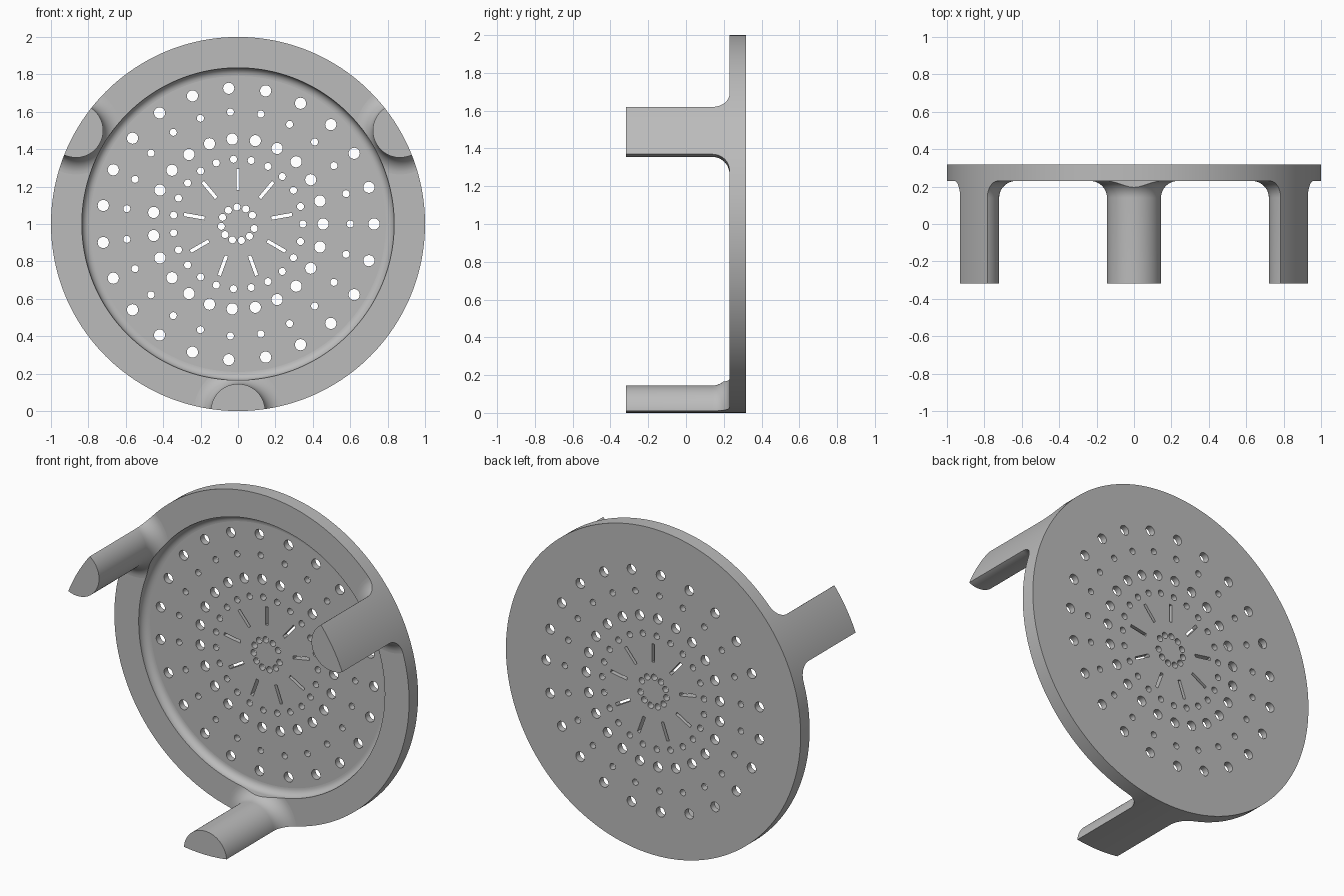
import bpy, bmesh
from math import cos, sin, pi, radians
from mathutils import Matrix, Vector

cube = bpy.data.objects.get("Cube")
if cube:
    bpy.data.objects.remove(cube, do_unlink=True)

BACK, FACE, FLOOR, TIP = 0.317, 0.23, 0.278, -0.317
RECESS, LEG_R, FILLET = 0.835, 0.145, 0.09
CENTRE = Vector((0, 0, 1))

grey = bpy.data.materials.new("plain grey")
grey.use_nodes = True
colour = (0.5, 0.5, 0.5, 1)
grey.diffuse_color = colour
grey.node_tree.nodes["Principled BSDF"].inputs["Base Color"].default_value = colour


def make_object(name, bm):
    bmesh.ops.recalc_face_normals(bm, faces=bm.faces)
    mesh = bpy.data.meshes.new(name)
    bm.to_mesh(mesh)
    bm.free()
    mesh.materials.append(grey)
    ob = bpy.data.objects.new(name, mesh)
    bpy.context.collection.objects.link(ob)
    return ob


def lathe(name, profile, centre, sides, closed=False):
    """Turn (radius, y) points about a y-directed axis."""
    bm = bmesh.new()
    rings = [[bm.verts.new((centre.x + r * cos(2 * pi * i / sides), y,
                            centre.z + r * sin(2 * pi * i / sides)))
              for i in range(sides)] for r, y in profile]
    pairs = list(zip(rings, rings[1:]))
    if closed:
        pairs.append((rings[-1], rings[0]))
    else:
        bm.faces.new(rings[0])
        bm.faces.new(rings[-1])
    for a, b in pairs:
        for i in range(sides):
            j = (i + 1) % sides
            bm.faces.new((a[i], a[j], b[j], b[i]))
    return make_object(name, bm)


def boolean(ob, cutter, operation):
    bpy.ops.object.select_all(action='DESELECT')
    bpy.context.view_layer.objects.active = ob
    ob.select_set(True)
    mod = ob.modifiers.new("cut", 'BOOLEAN')
    mod.operation, mod.solver, mod.object = operation, 'EXACT', cutter
    bpy.ops.object.modifier_apply(modifier=mod.name)


def finish(ob):
    bpy.ops.object.select_all(action='DESELECT')
    bpy.context.view_layer.objects.active = ob
    ob.select_set(True)
    bpy.ops.object.shade_smooth_by_angle(angle=radians(35))
    for face in ob.data.polygons:
        if abs(face.normal.y) > 0.9999:
            face.use_smooth = False


def arc(r0, y0, radius, steps, start, end):
    angles = [radians(start + (end - start) * i / steps) for i in range(steps + 1)]
    return [(r0 + radius * cos(a), y0 + radius * sin(a)) for a in angles]


# Dished plate with a rounded inner corner
cove = 0.044
plate = lathe("plate", [(1, BACK), (1, FACE), (RECESS, FACE)]
              + arc(RECESS - cove, FLOOR - cove, cove, 8, 0, 90), CENTRE, 192)

# Perforations: rings of round holes and radial slots
bm = bmesh.new()
step = 2 * pi / 23
rings = [(0.727, 0.03, 1, 23), (0.60, 0.019, 1, 23), (0.455, 0.03, 1, 23),
         (0.347, 0.019, 1, 23), (0.09, 0.019, 2, 11)]
for ring, radius, stride, count in rings:
    for k in range(1, count + 1):
        a = step * stride * k
        spot = CENTRE + Vector((ring * cos(a), FLOOR, ring * sin(a)))
        bmesh.ops.create_cone(bm, cap_ends=True, segments=20, radius1=radius,
                              radius2=radius, depth=0.4,
                              matrix=Matrix.Translation(spot) @ Matrix.Rotation(pi / 2, 4, 'X'))
for k in range(9):
    a = pi / 2 + 2 * pi * k / 9
    spot = CENTRE + Vector((0.237 * cos(a), FLOOR, 0.237 * sin(a)))
    bmesh.ops.create_cube(bm, size=1, matrix=Matrix.Translation(spot)
                          @ Matrix.Rotation(-a, 4, 'Y') @ Matrix.Diagonal((0.112, 0.4, 0.018, 1)))
holes = make_object("hole_cutter", bm)
boolean(plate, holes, 'DIFFERENCE')
finish(plate)

# Legs: flared round posts trimmed to the rim band
band = lathe("band_cutter", [(RECESS, -1), (1, -1), (1, 1), (RECESS, 1)],
             CENTRE, 192, closed=True)
leg_profile = ([(LEG_R, TIP)]
               + arc(LEG_R + FILLET, FACE - FILLET, FILLET, 10, 180, 90)
               + [(LEG_R + FILLET, FACE + 0.002)])
for name, angle in (("leg_left", 30), ("leg_right", 150), ("leg_bottom", 270)):
    a = radians(angle)
    leg = lathe(name, leg_profile, CENTRE + Vector((cos(a), 0, sin(a))), 72)
    boolean(leg, band, 'INTERSECT')
    finish(leg)

for cutter in (holes, band):
    bpy.data.objects.remove(cutter, do_unlink=True)
